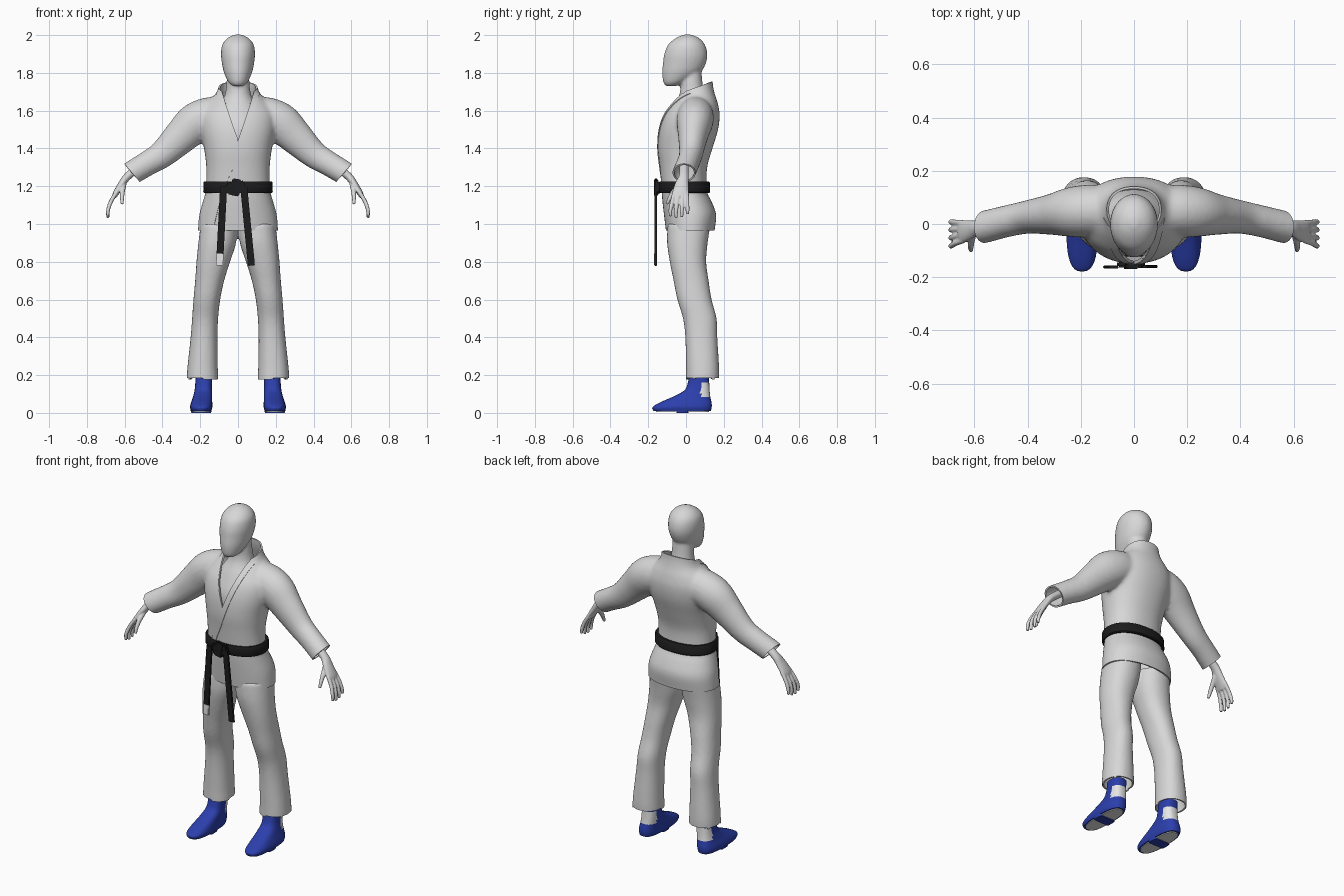
import bpy, bmesh, math
from mathutils import Vector, Matrix
from mathutils.bvhtree import BVHTree

if "Cube" in bpy.data.objects:
    bpy.data.objects.remove(bpy.data.objects["Cube"])


def material(name, rgb):
    m = bpy.data.materials.new(name)
    m.diffuse_color = (*rgb, 1)
    m.use_nodes = True
    m.node_tree.nodes["Principled BSDF"].inputs["Base Color"].default_value = m.diffuse_color
    return m


CLOTH = material("off_white", (0.68, 0.68, 0.68))
WHITE = material("white", (0.8, 0.8, 0.8))
BLACK = material("black", (0.012, 0.012, 0.012))
BLUE = material("blue", (0.025, 0.05, 0.42))


def spline(rows, steps):
    """Catmull-Rom through rows of numbers."""
    out = []
    for i in range(len(rows) - 1):
        a, b, c, d = rows[max(i - 1, 0)], rows[i], rows[i + 1], rows[min(i + 2, len(rows) - 1)]
        for s in range(steps):
            t = s / steps
            out.append([0.5 * (2 * q + (r - p) * t + (2 * p - 5 * q + 4 * r - u) * t * t
                               + (3 * q - p - 3 * r + u) * t ** 3) for p, q, r, u in zip(a, b, c, d)])
    return out + [list(rows[-1])]


def skin(bm, rings, flip=False):
    """Closed tube through rings of points, optionally mirrored in x."""
    rings = [[bm.verts.new((-p[0] if flip else p[0], p[1], p[2])) for p in r] for r in rings]
    n = len(rings[0])
    faces = [bm.faces.new((a[i], a[(i + 1) % n], b[(i + 1) % n], b[i]))
             for a, b in zip(rings, rings[1:]) for i in range(n)]
    faces += [bm.faces.new(rings[0]), bm.faces.new(rings[-1])]
    bmesh.ops.recalc_face_normals(bm, faces=faces)


def level(bm, rows, n=28, p=2.0, steps=4, flip=False):
    """Stacked horizontal sections: z, centre x, half width, front y, back y."""
    def ring(z, cx, rx, y0, y1):
        pts = []
        for i in range(n):
            c, s = math.cos(2 * math.pi * i / n), math.sin(2 * math.pi * i / n)
            pts.append((cx + rx * math.copysign(abs(c) ** (2 / p), c),
                        (y0 + y1) / 2 + (y1 - y0) / 2 * math.copysign(abs(s) ** (2 / p), s), z))
        return pts
    skin(bm, [ring(*r) for r in spline(rows, steps)], flip)


def limb(bm, rows, n=20, steps=4, flip=False):
    """Tube along a path: x, y, z, radius sideways, radius across."""
    rows = spline(rows, steps)
    rings = []
    for i, r in enumerate(rows):
        t = (Vector(rows[min(i + 1, len(rows) - 1)][:3]) - Vector(rows[max(i - 1, 0)][:3])).normalized()
        side = (Vector((0, 1, 0)) - t * t.y).normalized()
        across = t.cross(side)
        rings.append([Vector(r[:3]) + side * r[3] * math.cos(a) + across * r[4] * math.sin(a)
                      for a in (2 * math.pi * k / n for k in range(n))])
    skin(bm, rings, flip)


def finish(name, bm, *mats):
    me = bpy.data.meshes.new(name)
    bm.to_mesh(me)
    bm.free()
    for m in mats:
        me.materials.append(m)
    ob = bpy.data.objects.new(name, me)
    bpy.context.collection.objects.link(ob)
    return ob


def bake(ob):
    """Replace the mesh by its modified result."""
    dg = bpy.context.evaluated_depsgraph_get()
    me = bpy.data.meshes.new_from_object(ob.evaluated_get(dg))
    ob.modifiers.clear()
    ob.data = me
    if not me.materials:
        me.materials.append(CLOTH)


def fuse(name, bm, voxel, smooth):
    """Blend overlapping closed parts into one smooth skin."""
    ob = finish(name, bm, CLOTH)
    r = ob.modifiers.new("remesh", 'REMESH')
    r.mode, r.voxel_size = 'VOXEL', voxel
    s = ob.modifiers.new("smooth", 'SMOOTH')
    s.factor, s.iterations = 0.5, smooth
    bake(ob)
    return ob


def cut(bm, co, no, clear=True):
    bmesh.ops.bisect_plane(bm, geom=bm.verts[:] + bm.edges[:] + bm.faces[:], plane_co=co,
                           plane_no=no, clear_outer=clear)


def thicken(ob, bm, t):
    bm.to_mesh(ob.data)
    bm.free()
    m = ob.modifiers.new("thickness", 'SOLIDIFY')
    m.thickness, m.offset = t, -1
    bake(ob)


# Head, neck and chest
bm = bmesh.new()
level(bm, [(1.73, 0, .025, -.105, -.055), (1.75, 0, .05, -.12, .0), (1.80, 0, .074, -.126, .075),
           (1.85, 0, .085, -.122, .105), (1.90, 0, .09, -.115, .113), (1.95, 0, .083, -.094, .1),
           (1.985, 0, .055, -.052, .068), (2.003, 0, .015, -.01, .025)])
level(bm, [(1.38, 0, .14, -.12, .1), (1.5, 0, .16, -.118, .13), (1.6, 0, .12, -.078, .12),
           (1.66, 0, .08, -.045, .105), (1.70, 0, .066, -.032, .095), (1.76, 0, .06, -.028, .086),
           (1.84, 0, .055, -.025, .08)])
fuse("head_and_neck", bm, .008, 3)

# Jacket: torso and sleeves blended together
bm = bmesh.new()
level(bm, [(.92, 0, .212, -.1, .145), (.97, 0, .212, -.107, .152), (1.05, 0, .205, -.117, .16),
           (1.12, 0, .186, -.125, .135), (1.16, 0, .174, -.128, .114), (1.2, 0, .17, -.13, .11),
           (1.3, 0, .168, -.139, .112), (1.4, 0, .18, -.149, .14), (1.5, 0, .2, -.142, .17),
           (1.58, 0, .2, -.117, .178), (1.64, 0, .165, -.077, .168), (1.69, 0, .118, -.04, .152),
           (1.74, 0, .1, -.012, .142), (1.80, 0, .1, -.01, .142)], n=40, p=2.2)
for flip in (False, True):
    limb(bm, [(.08, .05, 1.575, .09, .1), (.16, .05, 1.565, .098, .105), (.23, .045, 1.53, .095, .107),
              (.305, .036, 1.46, .078, .092), (.40, .026, 1.37, .063, .074), (.48, .01, 1.32, .06, .066),
              (.56, -.01, 1.272, .061, .064), (.63, -.025, 1.225, .061, .062)], flip=flip)
jacket = fuse("jacket", bm, .011, 5)
bm = bmesh.new()
bm.from_mesh(jacket.data)
tree = BVHTree.FromBMesh(bm)
cut(bm, (0, 0, .965), (0, 0, -1))
cut(bm, (0, .13, 1.75), (0, -.35, 1))
for s in (-1, 1):
    cut(bm, (s * .562, 0, 1.272), (s * .766, 0, -.645))
    cut(bm, (0, 0, 1.44), (s, 0, -.33), False)
# V neck opening
opening = [f for f in bm.faces if f.calc_center_median().y < .03
           and abs(f.calc_center_median().x) < .33 * (f.calc_center_median().z - 1.44)]
bmesh.ops.delete(bm, geom=opening, context='FACES')
thicken(jacket, bm, .009)


# Lapel bands laid on the jacket front
def lapel(name, path, width, lift):
    bm = bmesh.new()
    rows = []
    for x, z in spline(path, 8):
        row = []
        for k in (-.5, 0, .5):
            hit, no, *_ = tree.ray_cast(Vector((x + k * width, -1, z)), Vector((0, 1, 0)))
            if hit:
                row.append(bm.verts.new(hit + no * lift))
        if len(row) == 3:
            rows.append(row)
    for a, b in zip(rows, rows[1:]):
        for k in (0, 1):
            bm.faces.new((a[k], a[k + 1], b[k + 1], b[k]))
    bmesh.ops.recalc_face_normals(bm, faces=bm.faces[:])
    if sum(f.normal.y for f in bm.faces) > 0:
        bmesh.ops.reverse_faces(bm, faces=bm.faces[:])
    ob = finish(name, bm, CLOTH)
    m = ob.modifiers.new("thickness", 'SOLIDIFY')
    m.thickness, m.offset = .006, -1
    bake(ob)


lapel("under_lapel", [(-.097, 1.69), (-.07, 1.6), (-.035, 1.5), (-.016, 1.45)], .032, .003)
lapel("over_lapel", [(.097, 1.69), (.07, 1.6), (.032, 1.49), (0, 1.4), (-.035, 1.31), (-.075, 1.22),
                     (-.115, 1.1), (-.147, .968)], .032, .004)

# Trousers
bm = bmesh.new()
for flip in (False, True):
    level(bm, [(.14, .188, .082, 0, .172), (.19, .188, .083, 0, .176), (.25, .187, .08, 0, .175),
               (.4, .18, .071, -.004, .166), (.5, .174, .069, -.016, .162), (.6, .165, .071, -.046, .136),
               (.7, .15, .077, -.066, .12), (.8, .131, .089, -.086, .107), (.9, .11, .1, -.1, .115),
               (1.0, .1, .098, -.098, .13)], p=2.2, flip=flip)
trousers = fuse("trousers", bm, .01, 4)
bm = bmesh.new()
bm.from_mesh(trousers.data)
cut(bm, (0, 0, .185), (0, 0, -1))
thicken(trousers, bm, .009)

# Hands
for flip, side in ((False, "left"), (True, "right")):
    bm = bmesh.new()
    limb(bm, [(.52, -.01, 1.305, .024, .022), (.585, -.012, 1.252, .026, .021), (.615, -.022, 1.212, .036, .019),
              (.645, -.029, 1.165, .043, .016), (.656, -.029, 1.143, .036, .012)], flip=flip)
    for k, drop in enumerate((.008, 0, .004, .02)):
        y = -.062 + .022 * k
        tip = -.082 + .030 * k
        limb(bm, [(.642, y, 1.17, .011, .011), (.671, (y + tip) / 2, 1.122, .011, .011),
                  (.687, tip, 1.078, .0105, .0105), (.689, tip, 1.032 + drop, .008, .008)], n=10, flip=flip)
    limb(bm, [(.603, -.028, 1.215, .014, .014), (.612, -.066, 1.17, .014, .013),
              (.614, -.088, 1.135, .011, .011), (.613, -.1, 1.105, .008, .008)], n=10, flip=flip)
    fuse(side + "_hand", bm, .0045, 2)

# Foot guards with pale heel window, sole pad and arch strap
for flip, side in ((False, "left"), (True, "right")):
    bm = bmesh.new()
    level(bm, [(.01, .195, .053, -.172, .132), (.03, .195, .059, -.178, .136), (.05, .193, .057, -.148, .136),
               (.07, .19, .053, -.105, .132), (.09, .187, .05, -.06, .128), (.12, .184, .046, -.008, .125),
               (.16, .182, .044, .01, .123), (.21, .182, .044, .018, .123)], n=32, p=2.7, flip=flip)
    for f in bm.faces:
        c = f.calc_center_median()
        f.material_index = int(.085 < c.z < .16 and c.y > .08)
    finish(side + "_foot_guard", bm, BLUE, WHITE)
    bm = bmesh.new()
    level(bm, [(.005, .195, .046, -.16, .122), (.011, .195, .046, -.16, .122)], n=32, p=2.7, steps=1, flip=flip)
    finish(side + "_sole", bm, WHITE)
    bm = bmesh.new()
    level(bm, [(0, .195, .052, -.05, .012), (.014, .195, .056, -.05, .012)], n=16, p=8, steps=1, flip=flip)
    finish(side + "_arch_strap", bm, BLUE)

# Belt round the waist
bm = bmesh.new()
level(bm, [(1.165, 0, .18, -.139, .124), (1.17, 0, .184, -.142, .128), (1.22, 0, .183, -.142, .126),
           (1.225, 0, .179, -.139, .122)], n=40, p=2.2, steps=1)
finish("belt", bm, BLACK)


def slab(name, a, b, width, depth, mat, y):
    """Bevelled flat bar between two (x, z) points."""
    d = Vector((b[0] - a[0], 0, b[1] - a[1]))
    bm = bmesh.new()
    bmesh.ops.create_cube(bm, size=1)
    bmesh.ops.scale(bm, vec=(width, depth, d.length), verts=bm.verts)
    bmesh.ops.bevel(bm, geom=bm.edges[:], offset=depth * .25, segments=2, affect='EDGES')
    turn = Matrix.Rotation(math.atan2(d.x, d.z), 4, 'Y')
    bm.transform(Matrix.Translation(((a[0] + b[0]) / 2, y, (a[1] + b[1]) / 2)) @ turn)
    return finish(name, bm, mat)


# Knot and hanging ends
slab("knot", (-.06, 1.185), (.038, 1.2), .062, .026, BLACK, -.151)
slab("knot_loop", (-.02, 1.15), (-.005, 1.238), .05, .022, BLACK, -.158)
slab("right_belt_end", (-.076, 1.2), (-.095, .84), .037, .012, BLACK, -.162)
slab("right_belt_tip", (-.0945, .845), (-.098, .78), .037, .0125, WHITE, -.162)
slab("left_belt_end", (.03, 1.2), (.071, .78), .037, .012, BLACK, -.160)

# Smooth shading with crisp folds
for ob in bpy.context.scene.objects:
    ob.select_set(True)
    bpy.context.view_layer.objects.active = ob
bpy.ops.object.shade_smooth_by_angle(angle=math.radians(40))
